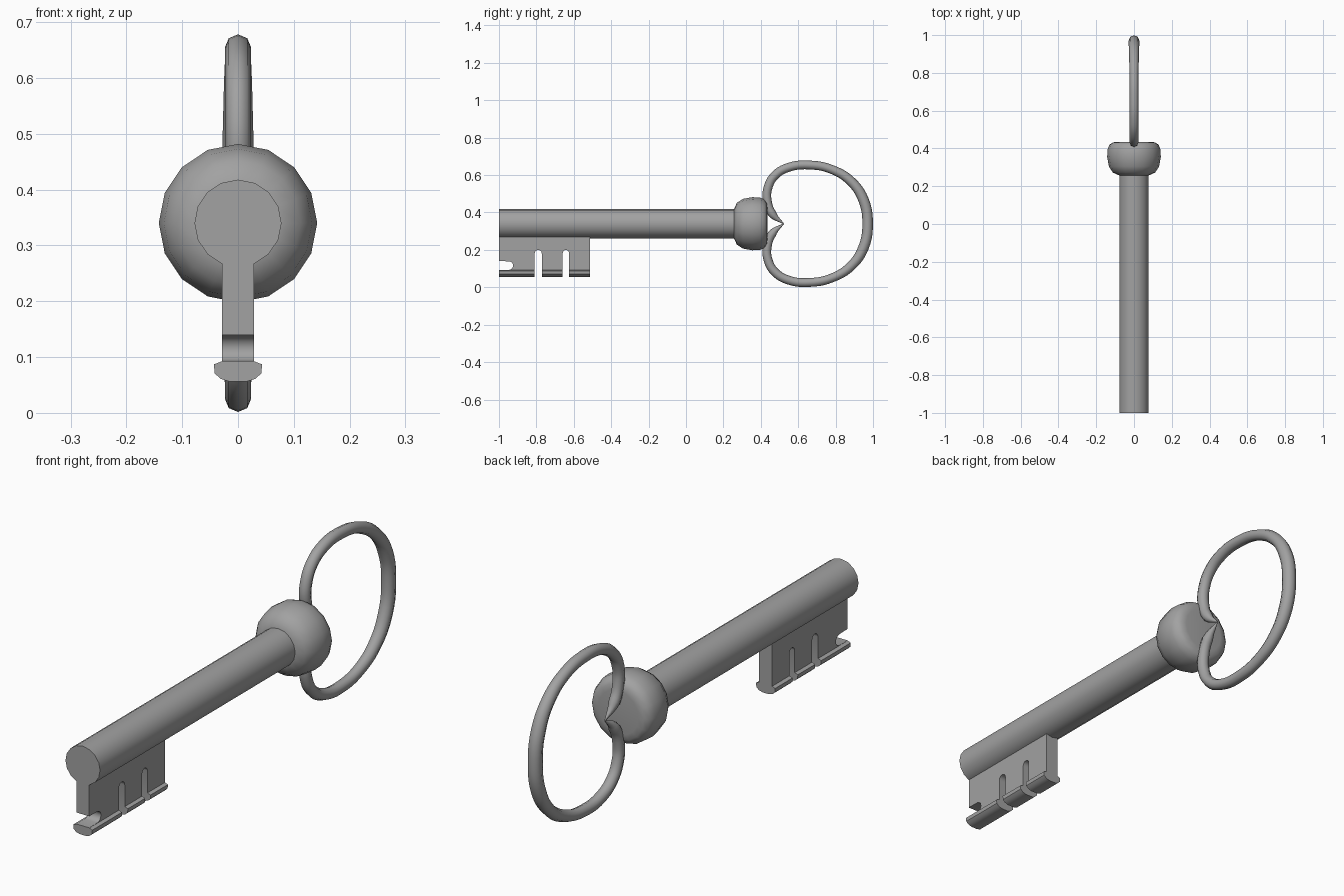
import bpy, bmesh, math
from mathutils import Vector

if "Cube" in bpy.data.objects:
    bpy.data.objects.remove(bpy.data.objects["Cube"], do_unlink=True)

AXIS_Z = 0.34

steel = bpy.data.materials.new("grey_steel")
steel.use_nodes = True
GREY = (0.36, 0.36, 0.36, 1)
steel.diffuse_color = GREY
steel.node_tree.nodes["Principled BSDF"].inputs["Base Color"].default_value = GREY


def finish(name, bm, smooth=True):
    bmesh.ops.recalc_face_normals(bm, faces=bm.faces)
    mesh = bpy.data.meshes.new(name)
    bm.to_mesh(mesh)
    bm.free()
    obj = bpy.data.objects.new(name, mesh)
    bpy.context.collection.objects.link(obj)
    mesh.materials.append(steel)
    if smooth:
        bpy.ops.object.select_all(action='DESELECT')
        obj.select_set(True)
        bpy.context.view_layer.objects.active = obj
        bpy.ops.object.shade_smooth_by_angle(angle=math.radians(40))
    return obj


def lathe(name, profile, sides=16):
    """Spin (radius, y) points round the key's long axis."""
    bm = bmesh.new()
    rings = []
    for r, y in profile:
        angles = [math.tau * i / sides for i in range(sides)]
        rings.append([bm.verts.new((r * math.sin(a), y, AXIS_Z + r * math.cos(a)))
                      for a in angles])
    for a, b in zip(rings, rings[1:]):
        for i in range(sides):
            j = (i + 1) % sides
            bm.faces.new((a[i], a[j], b[j], b[i]))
    bm.faces.new(rings[0])
    bm.faces.new(rings[-1])
    return finish(name, bm)


def extrude(name, points, offset):
    bm = bmesh.new()
    face = bm.faces.new([bm.verts.new(p) for p in points])
    moved = bmesh.ops.extrude_face_region(bm, geom=[face], use_keep_orig=True)
    verts = [v for v in moved["geom"] if isinstance(v, bmesh.types.BMVert)]
    bmesh.ops.translate(bm, verts=verts, vec=Vector(offset))
    return finish(name, bm)


def arc(cy, cz, r, start, end, steps=6):
    """Points of an arc in the side plane, angles in degrees."""
    out = []
    for i in range(steps + 1):
        a = math.radians(start + (end - start) * i / steps)
        out.append((cy + r * math.cos(a), cz + r * math.sin(a)))
    return out


# Round shaft and swollen collar
lathe("shaft", [(0.078, -1.0), (0.078, 0.3)])
lathe("collar", [(0.076, 0.256), (0.112, 0.272), (0.133, 0.305), (0.142, 0.355),
                 (0.14, 0.395), (0.13, 0.42), (0.112, 0.432), (0.09, 0.435)])

# Flat bit with a front notch and two round-topped slots
FRONT, BACK, LOW = -1.0, -0.513, 0.07
slots = [(-0.79, 0.019), (-0.642, 0.017)]
outline = [(FRONT, 0.3), (FRONT, 0.14)]
outline += arc(-0.947, 0.116, 0.023, 90, -90)
outline += [(FRONT, 0.093), (FRONT, LOW)]
for y, r in slots:
    outline += [(y - r, LOW)] + arc(y, 0.2 - r, r, 180, 0) + [(y + r, LOW)]
outline += [(BACK, LOW), (BACK, 0.3)]
HALF = 0.029
extrude("bit", [(-HALF, y, z) for y, z in outline], (2 * HALF, 0, 0))

# Rounded foot rail, split by the slots
half_foot = [(0.03, 0.092), (0.043, 0.087), (0.042, 0.071), (0.031, 0.061), (0.015, 0.056)]
foot = half_foot + [(-x, z) for x, z in reversed(half_foot)]
edges = [FRONT]
for y, r in slots:
    edges += [y - r, y + r]
edges.append(BACK)
for i in range(0, len(edges), 2):
    extrude(f"foot_rail_{i // 2 + 1}", [(x, edges[i], z) for x, z in foot],
            (0, edges[i + 1] - edges[i], 0))

# Heart-shaped bow: (y, height above axis, tube radius), mirrored below
half_bow = [(0.522, 0.0, 0.1), (0.462, 0.052, 0.95), (0.434, 0.125, 1), (0.439, 0.195, 1),
            (0.475, 0.258, 1), (0.55, 0.302, 1), (0.66, 0.314, 1), (0.78, 0.29, 1),
            (0.885, 0.224, 1.1), (0.95, 0.125, 1.2)]
bow = half_bow + [(0.971, 0, 1.2)] + [(y, -z, r) for y, z, r in reversed(half_bow)]
curve = bpy.data.curves.new("bow", 'CURVE')
curve.dimensions = '3D'
curve.bevel_depth = 0.0235
curve.bevel_resolution = 2
curve.resolution_u = 5
curve.use_fill_caps = True
spline = curve.splines.new('BEZIER')
spline.bezier_points.add(len(bow) - 1)
for p, (y, z, r) in zip(spline.bezier_points, bow):
    p.co = (0, y, AXIS_Z + z)
    p.radius = r
    p.handle_left_type = p.handle_right_type = 'AUTO'
curve.materials.append(steel)
bow_obj = bpy.data.objects.new("bow", curve)
bow_obj.scale.x = 1.0
bpy.context.collection.objects.link(bow_obj)
